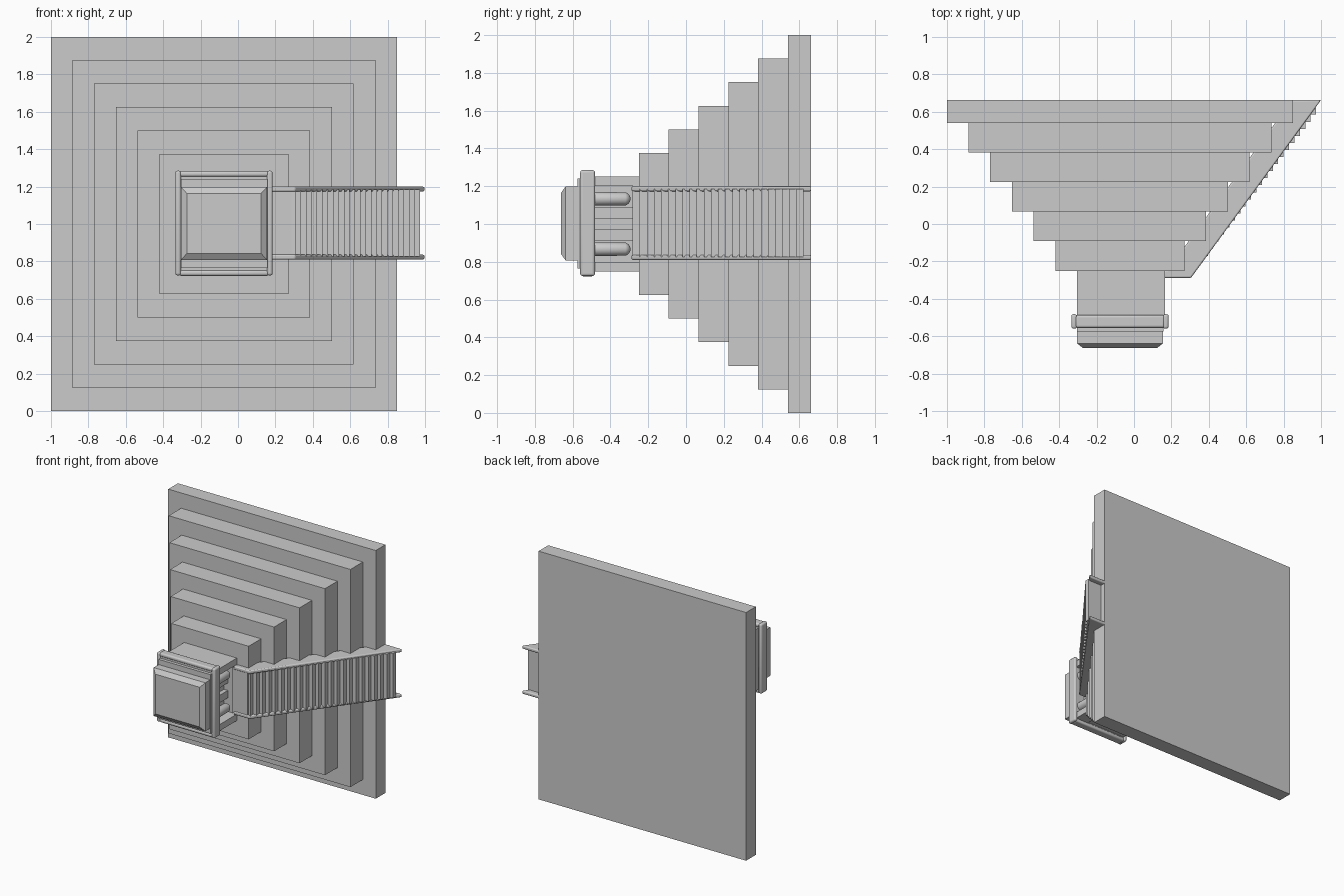
import bpy, bmesh, math

if "Cube" in bpy.data.objects:
    bpy.data.objects.remove(bpy.data.objects["Cube"])


def finish(name, bm, bevel=0, segs=3):
    bmesh.ops.recalc_face_normals(bm, faces=bm.faces)
    me = bpy.data.meshes.new(name)
    bm.to_mesh(me)
    bm.free()
    ob = bpy.data.objects.new(name, me)
    bpy.context.collection.objects.link(ob)
    if bevel:
        m = ob.modifiers.new("bevel", 'BEVEL')
        m.width, m.segments = bevel, segs
        bpy.ops.object.select_all(action='DESELECT')
        ob.select_set(True)
        bpy.context.view_layer.objects.active = ob
        bpy.ops.object.shade_smooth_by_angle(angle=math.radians(35))
    return ob


def box(name, x, y, z, bevel=0):
    bm = bmesh.new()
    bmesh.ops.create_cube(bm, size=1)
    for v in bm.verts:
        for i, (a, b) in enumerate((x, y, z)):
            v.co[i] = a if v.co[i] < 0 else b
    return finish(name, bm, bevel)


def prism(name, pts, z0, z1, bevel=0):
    bm = bmesh.new()
    f = bm.faces.new([bm.verts.new((x, y, z0)) for x, y in pts])
    ext = bmesh.ops.extrude_face_region(bm, geom=[f])
    for v in ext["geom"]:
        if isinstance(v, bmesh.types.BMVert):
            v.co.z = z1
    return finish(name, bm, bevel)


# Stepped pyramid lying on its side: base slab and five tiers
CX = -0.075
box("base_slab", (-1, 0.85), (0.54, 0.663), (0, 2))
for i in range(5):
    hx, hz = 0.81 - 0.1163 * i, 0.877 - 0.1255 * i
    y1 = 0.54 - 0.158 * i
    box(f"tier_{i + 1}", (CX - hx, CX + hx), (y1 - 0.158, y1), (1 - hz, 1 + hz))

# Temple body with an open porch towards the stairs
box("temple_body", (-0.305, 0.05), (-0.5, -0.25), (0.755, 1.252))
for s, side in ((-1, "lower"), (1, "upper")):
    z = sorted((1 + s * 0.2, 1 + s * 0.252))
    box(f"porch_wall_{side}", (0.05, 0.165), (-0.5, -0.25), z)
    # Rounded porch column
    bm = bmesh.new()
    bmesh.ops.create_uvsphere(bm, u_segments=20, v_segments=12, radius=0.036)
    for v in bm.verts:
        x, y, zz = v.co
        along = zz + (0.07 if zz > 0 else -0.09)
        v.co = (0.118 + x, -0.4 + along, 1 + s * 0.133 + y)
    col = finish(f"column_{side}", bm)
    for p in col.data.polygons:
        p.use_smooth = True
    # Door jambs on the recessed wall
    z = sorted((1 + s * 0.03, 1 + s * 0.09))
    box(f"door_jamb_{side}", (0.05, 0.085), (-0.5, -0.25), z)

# Cornice: slab framed by four rounded bars
box("cornice_slab", (-0.31, 0.16), (-0.55, -0.49), (0.75, 1.255))
for z in (0.74, 1.27):
    box("cornice_long_bar", (-0.315, 0.165), (-0.555, -0.487), (z - 0.017, z + 0.013), 0.012)
for x in (-0.32, 0.17):
    box("cornice_side_bar", (x - 0.015, x + 0.015), (-0.56, -0.482), (0.725, 1.285), 0.012)

# Roof block with a bevelled top
box("roof_step", (-0.305, 0.158), (-0.575, -0.54), (0.765, 1.24))
bm = bmesh.new()
rings = []
for y, dx, dz in ((-0.56, 0.23, 0.195), (-0.638, 0.23, 0.195), (-0.663, 0.198, 0.16)):
    rings.append([bm.verts.new((CX + a * dx, y, 1.003 + b * dz))
                  for a, b in ((-1, -1), (1, -1), (1, 1), (-1, 1))])
for a, b in zip(rings, rings[1:]):
    for i in range(4):
        j = (i + 1) % 4
        bm.faces.new((a[i], a[j], b[j], b[i]))
bm.faces.new(rings[0])
bm.faces.new(rings[-1])
finish("roof", bm)

# Stair landing in front of the temple porch
box("stair_landing", (0.15, 0.285), (-0.283, -0.245), (0.82, 1.185))

# Balustrades along both sides of the stairs
rail = [(0.16, -0.25), (0.16, -0.288), (0.305, -0.288), (1.0, 0.663), (0.845, 0.663), (0.18, -0.245)]
for z, side in ((0.81, "lower"), (1.173, "upper")):
    prism(f"balustrade_{side}", rail, z, z + 0.027, 0.008)

# Sawtooth flight of steps
N = 24
pts = [(0.2, -0.25)]
for i in range(N):
    t, t2 = i / N, (i + 1) / N
    off = -0.025 + 0.03 * t
    x0, x1 = 0.305 + 0.665 * t, 0.305 + 0.665 * t2
    y0 = -0.283 + 0.905 * t
    y1 = -0.283 + 0.905 * t2
    pts += [(x1 + off, y0), (x1 + off, y1)]
pts += [(0.83, 0.622)]
prism("stair_steps", pts, 0.825, 1.185)
